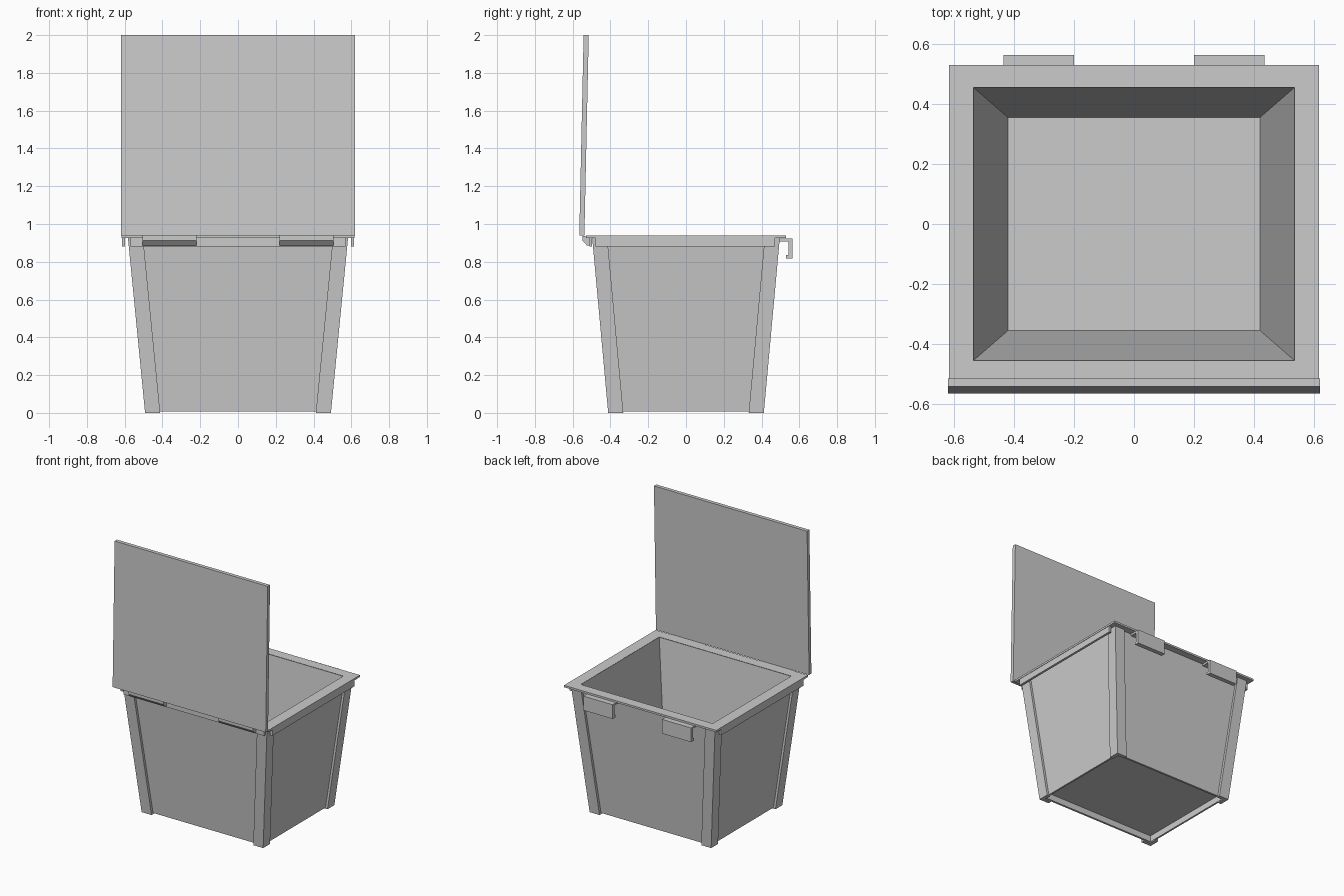
import bpy, bmesh

if "Cube" in bpy.data.objects:
    bpy.data.objects.remove(bpy.data.objects["Cube"])


def make_object(name, bm):
    bmesh.ops.recalc_face_normals(bm, faces=bm.faces)
    mesh = bpy.data.meshes.new(name)
    bm.to_mesh(mesh)
    bm.free()
    obj = bpy.data.objects.new(name, mesh)
    bpy.context.collection.objects.link(obj)
    return obj


def loft(name, loops, closed=False):
    """Skin a list of equal-length 3D loops; cap the ends, or join last to first."""
    bm = bmesh.new()
    rings = [[bm.verts.new(p) for p in loop] for loop in loops]
    n = len(rings[0])
    pairs = list(zip(rings, rings[1:]))
    if closed:
        pairs.append((rings[-1], rings[0]))
    for a, b in pairs:
        for i in range(n):
            j = (i + 1) % n
            bm.faces.new((a[i], a[j], b[j], b[i]))
    if not closed:
        bm.faces.new(rings[0])
        bm.faces.new(rings[-1])
    return make_object(name, bm)


def rect(x, y, z):
    return [(-x, -y, z), (x, -y, z), (x, y, z), (-x, y, z)]


def box(name, x0, x1, y0, y1, z0, z1):
    return loft(name, [[(x0, y0, z), (x1, y0, z), (x1, y1, z), (x0, y1, z)]
                       for z in (z0, z1)])


def extrude_x(name, profile, x0, x1):
    return loft(name, [[(x, y, z) for y, z in profile] for x in (x0, x1)])


# Tapered tub: recessed underside, outer wall, inner wall, floor
loft("tub", [
    rect(0.465, 0.38, 0.055),
    rect(0.463, 0.378, 0.008),
    rect(0.476, 0.393, 0.008),
    rect(0.567, 0.48, 0.932),
    rect(0.535, 0.455, 0.938),
    rect(0.42, 0.355, 0.065),
])


# L-shaped corner posts standing slightly proud of the walls
def post_loop(cx, cy, z, sx, sy):
    w, t = 0.08, 0.028
    pts = [(0, 0), (w, 0), (w, t), (t, t), (t, w), (0, w)]
    return [(sx * (cx - a), sy * (cy - b), z) for a, b in pts]


for sx, side in ((-1, "left"), (1, "right")):
    for sy, end in ((-1, "front"), (1, "back")):
        loft(f"corner_post_{end}_{side}", [
            post_loop(0.492, 0.412, 0.0, sx, sy),
            post_loop(0.583, 0.497, 0.93, sx, sy)])

# Flat rim flange around the opening
loft("rim_flange", [
    rect(0.617, 0.53, 0.926), rect(0.617, 0.53, 0.94),
    rect(0.535, 0.455, 0.94), rect(0.545, 0.465, 0.926)], closed=True)

# Skirts hanging under the rim
for s, side in ((-1, "left"), (1, "right")):
    a, b = sorted((s * 0.597, s * 0.614))
    box(f"rim_skirt_{side}", a, b, -0.48, 0.47, 0.88, 0.93)
box("rim_skirt_front", -0.57, 0.57, -0.512, -0.498, 0.88, 0.93)

# Two hinges at the front, two hooked clips at the back
hinge = [(-0.548, 0.938), (-0.548, 0.912), (-0.525, 0.887),
         (-0.505, 0.887), (-0.505, 0.93)]
clip = [(0.485, 0.922), (0.485, 0.908), (0.542, 0.908), (0.542, 0.835),
        (0.53, 0.835), (0.53, 0.818), (0.563, 0.818), (0.563, 0.922)]
for s, side in ((-1, "left"), (1, "right")):
    extrude_x(f"hinge_{side}", hinge, *sorted((s * 0.22, s * 0.505)))
    extrude_x(f"clip_{side}", clip, *sorted((s * 0.2, s * 0.435)))

# Open lid leaning slightly inward
extrude_x("lid", [(-0.565, 0.94), (-0.538, 0.938), (-0.515, 2.0), (-0.542, 2.0)],
          -0.62, 0.62)
